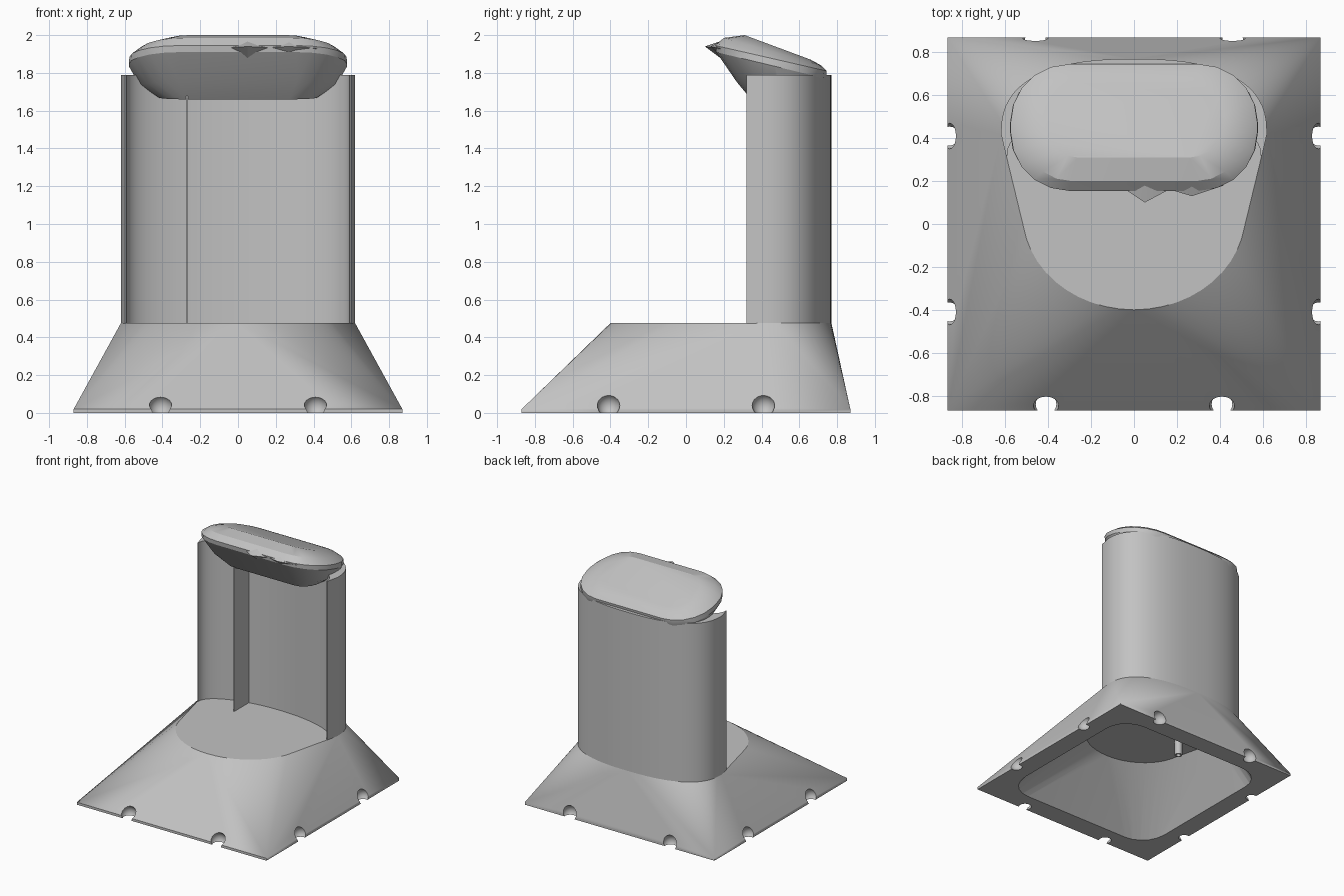
import bpy, bmesh
from math import sin, cos, pi, radians

cube = bpy.data.objects.get("Cube")
if cube:
    bpy.data.objects.remove(cube)

grey = bpy.data.materials.new("light_grey")
grey.use_nodes = True
grey.diffuse_color = (0.54, 0.54, 0.54, 1)
grey.node_tree.nodes["Principled BSDF"].inputs["Base Color"].default_value = (0.54, 0.54, 0.54, 1)


def make(name, bm, angle=30):
    bmesh.ops.recalc_face_normals(bm, faces=bm.faces)
    mesh = bpy.data.meshes.new(name)
    bm.to_mesh(mesh)
    bm.free()
    mesh.materials.append(grey)
    ob = bpy.data.objects.new(name, mesh)
    bpy.context.collection.objects.link(ob)
    bpy.ops.object.select_all(action='DESELECT')
    ob.select_set(True)
    bpy.context.view_layer.objects.active = ob
    bpy.ops.object.shade_smooth_by_angle(angle=radians(angle))
    return ob


def hull(points):
    bm = bmesh.new()
    for p in points:
        bm.verts.new(p)
    out = bmesh.ops.convex_hull(bm, input=bm.verts)
    loose = {g for g in out["geom_interior"] + out["geom_unused"] if isinstance(g, bmesh.types.BMVert)}
    bmesh.ops.delete(bm, geom=list(loose), context='VERTS')
    bmesh.ops.dissolve_limit(bm, angle_limit=0.002, verts=bm.verts, edges=bm.edges)
    return bm


def back_arc(rx, ry, cy, power, steps=32):
    # half oval, from left to right around the rear; power below 1 squares it off
    arc = []
    for i in range(steps + 1):
        c, s = cos(pi * i / steps), sin(pi * i / steps)
        side = 1 if c > 0 else -1
        arc.append((rx * side * abs(c) ** power, cy + ry * max(s, 0) ** power))
    return arc


def rounded_rect(hx, y0, y1, r, z0, z1, steps=5):
    # rounded rectangle on a plane sloping from z0 at y0 to z1 at y1
    pts = []
    for sx, cy, sy in ((1, y1 - r, 1), (-1, y1 - r, 1), (-1, y0 + r, -1), (1, y0 + r, -1)):
        for i in range(steps + 1):
            a = pi / 2 * i / steps
            y = cy + sy * r * sin(a)
            pts.append((sx * (hx - r + r * cos(a)), y, z0 + (z1 - z0) * (y - y0) / (y1 - y0)))
    return pts


def subtract(target, cutter):
    cutter.hide_render = True
    mod = target.modifiers.new("cut", 'BOOLEAN')
    mod.operation = 'DIFFERENCE'
    mod.solver = 'EXACT'
    mod.object = cutter
    bpy.context.view_layer.objects.active = target
    bpy.ops.object.modifier_apply(modifier=mod.name)
    bpy.data.objects.remove(cutter)


# Base: square foot lofted into an oval platform
E = 0.87
rear = back_arc(0.62, 0.35, 0.42, 0.8)
oval = rear + [(0.52 * cos(a), 0.05 + 0.45 * sin(a))
               for a in [pi + pi * i / 24 for i in range(25)]]
square = [(sx * E, sy * E, z) for sx in (-1, 1) for sy in (-1, 1) for z in (0, 0.02)]
base = make("base", hull(square + [(x, y, 0.475) for x, y in oval]))

# Hollow underside: the same loft, smaller
inner = [(x * 0.83, y * 0.83, 0.39) for x, y in oval]
subtract(base, make("base_cavity", hull(rounded_rect(0.72, -0.72, 0.72, 0.2, -0.02, -0.02) + inner), 60))

# Rounded notches around the foot
for side in (-1, 1):
    for k in (-1, 1):
        across = (k * 0.46, E - 0.01, 0.035) if side > 0 else (k * 0.41, 0.03 - E, 0.035)
        for pos in (across, (side * (E - 0.01), k * 0.41, 0.04)):
            bm = bmesh.new()
            bmesh.ops.create_uvsphere(bm, u_segments=20, v_segments=12, radius=0.06)
            bmesh.ops.translate(bm, vec=pos, verts=bm.verts)
            subtract(base, make("notch_cutter", bm))
base.select_set(True)
bpy.ops.object.shade_smooth_by_angle(angle=radians(30))

# Upright wall: crescent section, thick at the rear and thin at the front edges
outer = [(0.597, 0.32)] + rear + [(-0.597, 0.32)]
inside = [(0.59, 0.32)] + back_arc(0.59, 0.215, 0.33, 1) + [(-0.59, 0.32)]
bm = bmesh.new()
rails = [[bm.verts.new((x, y, z)) for x, y in line]
         for line, z in ((outer, 0.47), (outer, 1.79), (inside, 1.79), (inside, 0.47))]
for a, b in zip(rails, rails[1:] + rails[:1]):
    for i in range(len(a) - 1):
        bm.faces.new((a[i], a[i + 1], b[i + 1], b[i]))
for end in (0, -1):
    bm.faces.new([r[end] for r in rails])
make("upright_wall", bm)

# Thin inner fin
bm = bmesh.new()
bmesh.ops.create_cube(bm, size=1)
bmesh.ops.scale(bm, vec=(0.008, 0.21, 1.3), verts=bm.verts)
bmesh.ops.translate(bm, vec=(-0.27, 0.435, 1.12), verts=bm.verts)
make("inner_fin", bm)

# Small tube under the platform
bm = bmesh.new()
rings = [[bm.verts.new((-0.27 + r * cos(pi * i / 8), 0.22 + r * sin(pi * i / 8), z)) for i in range(16)]
         for r, z in ((0.03, 0.42), (0.03, 0.25), (0.018, 0.25), (0.018, 0.42))]
for a, b in zip(rings, rings[1:] + rings[:1]):
    for i in range(16):
        j = (i + 1) % 16
        bm.faces.new((a[i], a[j], b[j], b[i]))
make("underside_tube", bm)

# Faceted, tilted cushion cap
cap = (rounded_rect(0.42, 0.345, 0.66, 0.15, 1.66, 1.68)
       + rounded_rect(0.52, 0.27, 0.71, 0.21, 1.75, 1.72)
       + rounded_rect(0.578, 0.16, 0.74, 0.27, 1.91, 1.77)
       + rounded_rect(0.575, 0.155, 0.745, 0.27, 1.945, 1.81)
       + rounded_rect(0.52, 0.2, 0.715, 0.23, 1.985, 1.84)
       + rounded_rect(0.42, 0.31, 0.66, 0.16, 2.0, 1.87))
make("cushion_cap", hull(cap), 25)

# Jagged chips on the front lip
for x0, x1, x2, tip in ((-0.07, 0.05, 0.2, 0.10), (0.1, 0.27, 0.42, 0.13)):
    make("lip_chip", hull([(x0, 0.18, 1.93), (x2, 0.18, 1.93), (x1, tip, 1.94),
                           (x1, 0.19, 1.97), (x1, 0.22, 1.85)]))
